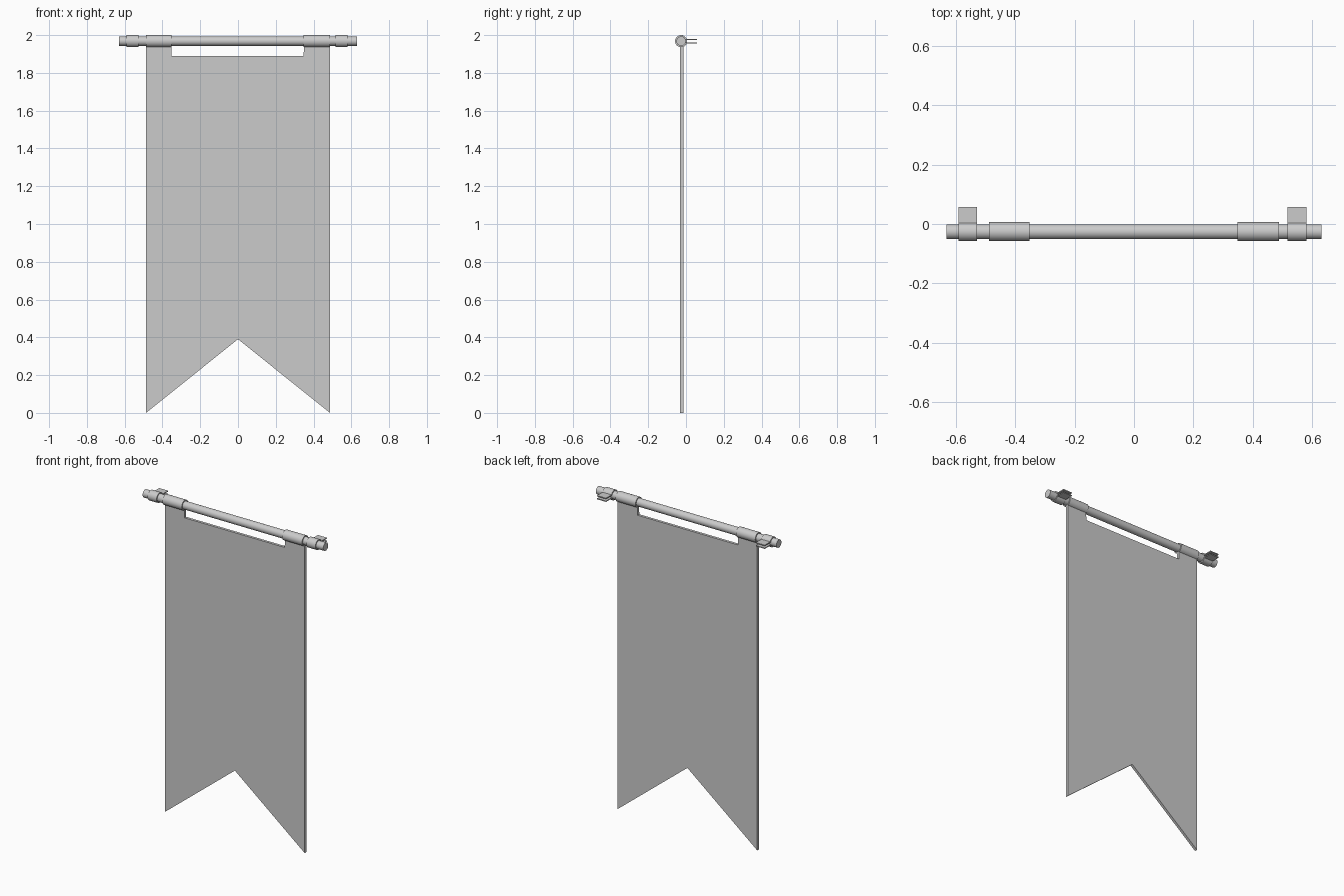
import bpy, bmesh
from math import cos, sin, pi, asin

if "Cube" in bpy.data.objects:
    bpy.data.objects.remove(bpy.data.objects["Cube"])

CY, CZ = -0.026, 1.968      # rod axis
ROD_R, WRAP_R = 0.025, 0.032


def finish(name, bm, smooth=True):
    bmesh.ops.recalc_face_normals(bm, faces=bm.faces)
    me = bpy.data.meshes.new(name)
    bm.to_mesh(me)
    bm.free()
    ob = bpy.data.objects.new(name, me)
    bpy.context.collection.objects.link(ob)
    if smooth:
        bpy.ops.object.select_all(action='DESELECT')
        ob.select_set(True)
        bpy.context.view_layer.objects.active = ob
        bpy.ops.object.shade_smooth_by_angle(angle=0.6)
    return ob


def extrude(name, pts, direction, smooth=True):
    """Closed outline of 3D points pushed along a direction."""
    bm = bmesh.new()
    face = bm.faces.new([bm.verts.new(p) for p in pts])
    out = bmesh.ops.extrude_face_region(bm, geom=[face], use_keep_orig=True)
    moved = [v for v in out['geom'] if isinstance(v, bmesh.types.BMVert)]
    bmesh.ops.translate(bm, verts=moved, vec=direction)
    return finish(name, bm, smooth)


def arc(r, a0, a1, n=24):
    return [(CY + r * cos(a0 + (a1 - a0) * i / n),
             CZ + r * sin(a0 + (a1 - a0) * i / n)) for i in range(n + 1)]


def along_x(name, profile, x0, x1):
    return extrude(name, [(x0, y, z) for y, z in profile], (x1 - x0, 0, 0))


# Hanging rod
along_x("rod", arc(ROD_R, 0, 2 * pi, 32)[:-1], -0.63, 0.63)

# Swallow-tailed cloth, with two tabs reaching up to the rod
outline = [(-0.487, 0), (0, 0.39), (0.487, 0), (0.487, 1.945), (0.35, 1.945),
           (0.347, 1.89), (-0.352, 1.89), (-0.352, 1.945), (-0.487, 1.945)]
extrude("banner_cloth", [(x, -0.031, z) for x, z in outline], (0, 0.017, 0), False)

# Cloth loops wrapped around the rod
for side, x0, x1 in (("left", -0.487, -0.352), ("right", 0.348, 0.487)):
    along_x(side + "_cloth_loop", arc(WRAP_R, 0, 2 * pi, 32)[:-1], x0, x1)

# Wall clips: a strap round the rod with two flat prongs at the back
H, G, BACK = 0.012, 0.006, 0.058
ao, ai = asin(H / WRAP_R), asin(G / ROD_R)
clip = ([(BACK, CZ + H)] + arc(WRAP_R, ao, 2 * pi - ao) + [(BACK, CZ - H), (BACK, CZ - G)]
        + arc(ROD_R, 2 * pi - ai, ai) + [(BACK, CZ + G)])
for side, x0, x1 in (("left", -0.59, -0.528), ("right", 0.517, 0.58)):
    along_x(side + "_wall_clip", clip, x0, x1)
